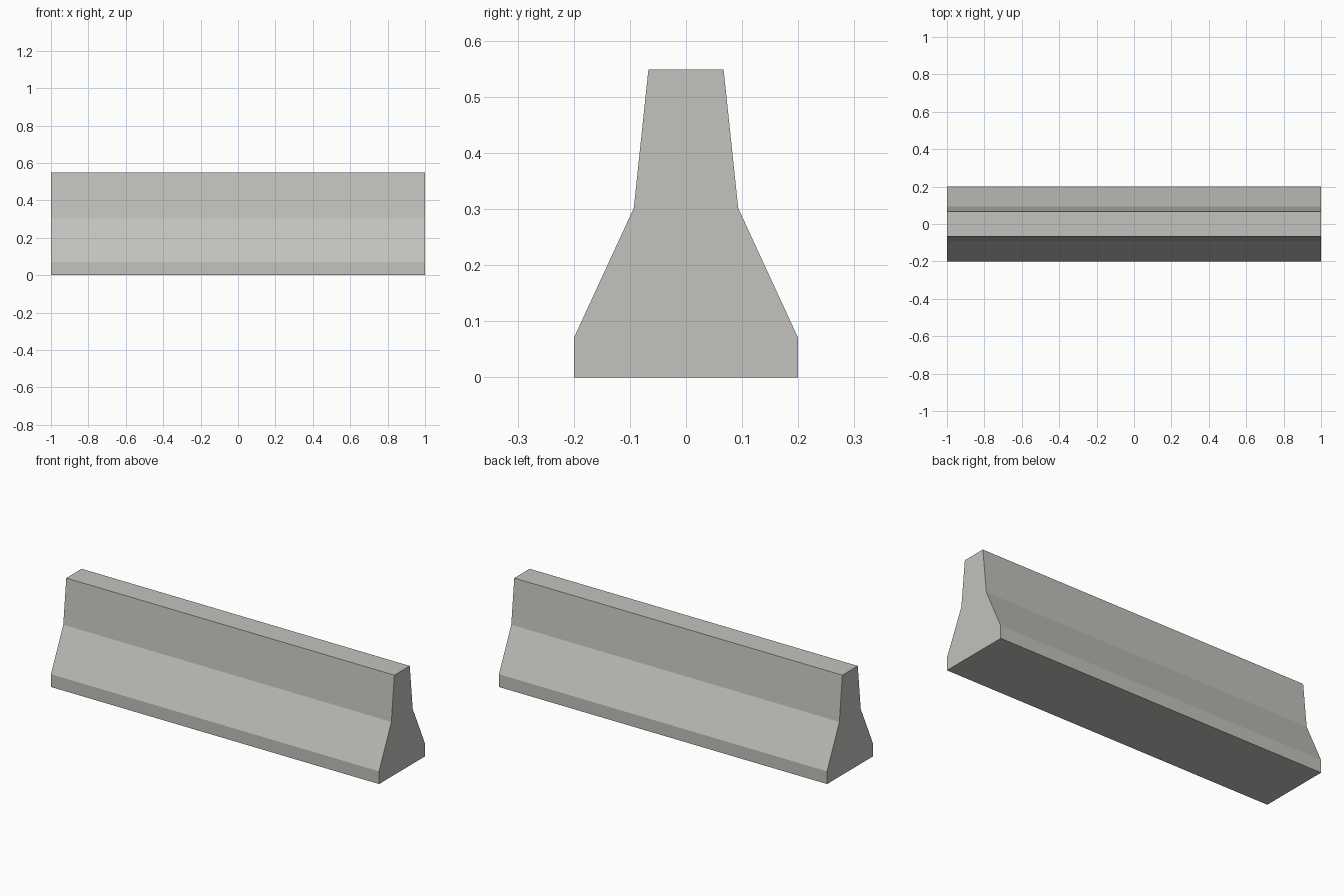
import bpy
import bmesh

cube = bpy.data.objects.get("Cube")
if cube:
    bpy.data.objects.remove(cube, do_unlink=True)

# Concrete colour
concrete = bpy.data.materials.new("concrete_grey")
concrete.use_nodes = True
colour = (0.55, 0.54, 0.51, 1)
concrete.diffuse_color = colour
concrete.node_tree.nodes["Principled BSDF"].inputs["Base Color"].default_value = colour

# Half of the cross-section as (half width, height), mirrored to the other side
half_profile = [(0.2, 0), (0.2, 0.07), (0.093, 0.302), (0.067, 0.549)]
profile = half_profile + [(-y, z) for y, z in reversed(half_profile)]

# Barrier body: the section extruded along its length
bm = bmesh.new()
end = bm.faces.new([bm.verts.new((-1, y, z)) for y, z in profile])
extruded = bmesh.ops.extrude_face_region(bm, geom=[end])["geom"]
bmesh.ops.translate(bm, vec=(2, 0, 0),
                    verts=[v for v in extruded if isinstance(v, bmesh.types.BMVert)])
bmesh.ops.recalc_face_normals(bm, faces=bm.faces)

mesh = bpy.data.meshes.new("road_barrier")
bm.to_mesh(mesh)
bm.free()
mesh.materials.append(concrete)
barrier = bpy.data.objects.new("road_barrier", mesh)
bpy.context.collection.objects.link(barrier)
